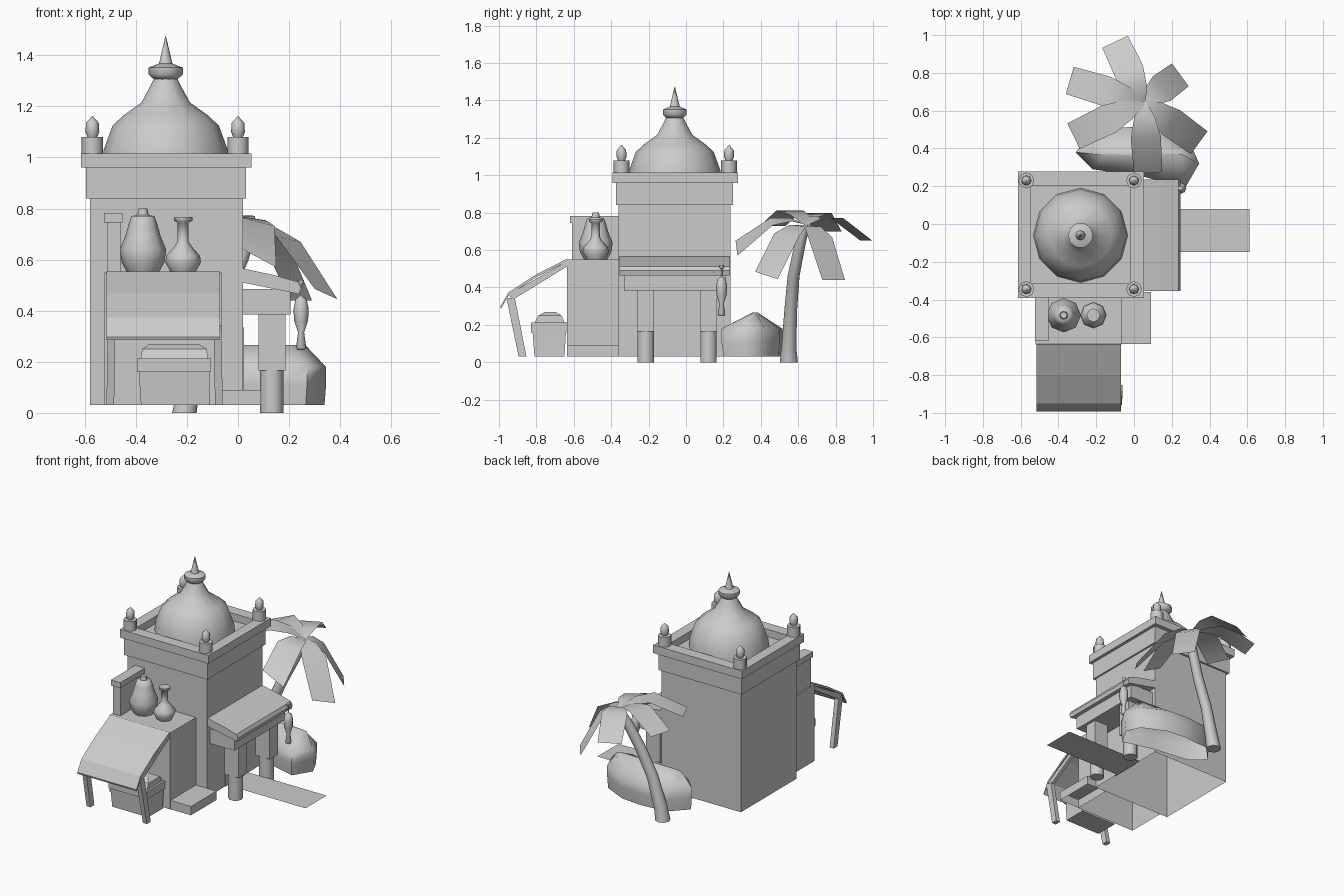
import bpy, bmesh, math
from mathutils import Vector

if "Cube" in bpy.data.objects:
    bpy.data.objects.remove(bpy.data.objects["Cube"])


def mesh(name, verts, faces, smooth=False):
    me = bpy.data.meshes.new(name)
    me.from_pydata([tuple(v) for v in verts], [], faces)
    bm = bmesh.new()
    bm.from_mesh(me)
    bmesh.ops.recalc_face_normals(bm, faces=bm.faces)
    bm.to_mesh(me)
    bm.free()
    ob = bpy.data.objects.new(name, me)
    bpy.context.collection.objects.link(ob)
    if smooth:
        bpy.ops.object.select_all(action='DESELECT')
        ob.select_set(True)
        bpy.context.view_layer.objects.active = ob
        bpy.ops.object.shade_smooth_by_angle(angle=math.radians(62))
    return ob


def loft(name, rings, smooth=False, bottom=True, top=True):
    n = len(rings[0])
    verts = [v for r in rings for v in r]
    faces = [(k * n + i, k * n + (i + 1) % n, (k + 1) * n + (i + 1) % n, (k + 1) * n + i)
             for k in range(len(rings) - 1) for i in range(n)]
    if bottom:
        faces.append(tuple(range(n)))
    if top:
        faces.append(tuple(range(len(verts) - n, len(verts))))
    return mesh(name, verts, faces, smooth)


def rect(x0, x1, y0, y1, z):
    return [(x0, y0, z), (x1, y0, z), (x1, y1, z), (x0, y1, z)]


def box(name, x0, x1, y0, y1, z0, z1, **caps):
    return loft(name, [rect(x0, x1, y0, y1, z0), rect(x0, x1, y0, y1, z1)], **caps)


def lathe(name, x, y, profile, n=8):
    return loft(name, [[(x + r * math.cos(2 * math.pi * i / n), y + r * math.sin(2 * math.pi * i / n), z)
                        for i in range(n)] for r, z in profile], True)


def prism_x(name, yz, x0, x1):
    return loft(name, [[(x, y, z) for y, z in yz] for x in (x0, x1)])


def prism_y(name, xz, y0, y1):
    return loft(name, [[(x, y, z) for x, z in xz] for y in (y0, y1)])


# hollow tower with stepped cornice and sunken roof
o, i = (-.615, .053, -.392, .277), (-.545, -.018, -.315, .2)
t, b = (-.58, .02, -.36, .237), (-.595, .032, -.375, .25)
loft("tower", [rect(*t, .03), rect(*t, .84), rect(*b, .84), rect(*b, .96), rect(*o, .96),
               rect(*o, 1.015), rect(*i, 1.015), rect(*i, .965)], bottom=False)

# dome with spire
lathe("dome", -.283, -.06, [(.25, .965), (.243, 1.03), (.208, 1.125), (.165, 1.165), (.095, 1.215),
                            (.065, 1.27), (.045, 1.31)], 12)
lathe("dome_collar", -.283, -.06, [(.045, 1.305), (.067, 1.325), (.067, 1.352), (.028, 1.367)], 10)
lathe("spire", -.283, -.06, [(.028, 1.36), (.001, 1.475)], 8)

# corner finials
for x in (-.57, 0):
    for y in (-.345, .23):
        lathe("finial_base", x, y, [(.042, 1.01), (.042, 1.08)], 8)
        lathe("finial_bud", x, y, [(.019, 1.08), (.027, 1.1), (.025, 1.135), (.001, 1.162)], 8)

# front annex, step and capped side wall
box("annex", -.522, -.065, -.637, -.36, .03, .55, bottom=False)
box("step", -.065, .09, -.635, -.36, .03, .09, bottom=False)
box("side_wall", -.513, -.46, -.61, -.36, .55, .745)
box("side_wall_cap", -.524, -.453, -.62, -.36, .745, .782)

# front awning on bent frames
top = [(-.637, .553), (-.8, .47), (-.95, .373), (-.993, .298)]
prism_x("front_awning", top + [(y + .004, z - .012) for y, z in reversed(top)], -.515, -.07)
for x, dx in ((-.51, -.005), (-.095, .005)):
    prism_x("awning_rail", [(-.637, .54), (-.637, .512), (-.92, .338), (-.955, .36)], x, x + .022)
    loft("awning_post", [[(x + s, y, z) for s in (0, .03) for y in ((y0, y1) if s == 0 else (y1, y0))]
                         for x, y0, y1, z in ((x + dx, -.895, -.853, .03), (x, -.96, -.915, .345))])

# basket with heaped contents
loft("basket", [rect(-.38, -.11, -.81, -.65, .03), rect(-.388, -.112, -.82, -.642, .16)])
box("basket_rim", -.395, -.105, -.828, -.637, .16, .213)
loft("basket_contents", [rect(-.383, -.117, -.815, -.645, .2), rect(-.375, -.122, -.79, -.665, .25),
                         rect(-.35, -.15, -.755, -.695, .268)])

# vases on the annex roof
lathe("large_vase", -.372, -.483, [(.062, .55), (.084, .59), (.091, .64), (.068, .695), (.056, .74),
                                   (.045, .77), (.022, .775), (.018, .8)])
lathe("small_vase", -.215, -.483, [(.048, .55), (.07, .59), (.066, .615), (.035, .65), (.022, .67),
                                   (.022, .745), (.036, .752), (.036, .767), (.025, .767)])

# side porch
prism_y("porch_roof", [(.02, .565), (.14, .54), (.235, .513), (.247, .49), (.24, .465), (.02, .51)], -.355, .235)
box("porch_beam", .02, .205, -.332, .212, .385, .485)
for y in (-.215, .12):
    box("porch_pillar", .08, .185, y - .045, y + .045, .165, .39)
    lathe("pillar_foot", .132, y, [(.046, 0), (.046, .168)], 10)
box("door", .015, .024, -.17, .04, .03, .335)
mesh("carpet", rect(.02, .612, -.147, .08, .031), [(0, 1, 2, 3)])

# hanging lantern
lathe("lantern", .247, .19, [(.014, .247), (.02, .256), (.012, .315), (.027, .36), (.03, .405),
                             (.022, .445), (.004, .458), (.004, .5), (.012, .505), (.012, .52)])

# mound behind the tower
out = [(-.31, .38), (-.22, .29), (.05, .25), (.17, .22), (.27, .19), (.345, .32),
       (.3, .42), (.14, .5), (0, .515), (-.2, .5)]
ring = lambda sx, sy, z: [(.02 + (x - .02) * sx, .37 + (y - .37) * sy, z) for x, y in out]
loft("mound", [ring(.98, .94, .03), ring(1, 1, .11), ring(1, 1, .18), ring(.75, .1, .265)], True, bottom=False)

# palm trunk
trunk = [(-.21, .55, 0, .048), (-.195, .55, .08, .04), (-.14, .56, .28, .034), (-.06, .575, .46, .032),
         (.01, .605, .61, .03), (.055, .64, .725, .02)]
loft("palm_trunk", [[(x + r * math.cos(a), y + r * math.sin(a), z - .5 * r * math.cos(a) * (z > .05))
                     for a in [k * math.pi / 4 for k in range(8)]] for x, y, z, r in trunk], True)

# palm leaves: tip position and sideways tilt
crown = Vector((.05, .645, .735))
for tip, tilt in [((-.1, .965, .65), .0), ((-.34, .76, .7), 0), ((-.32, .465, .73), 0),
                  ((.075, .27, .61), .04), ((.345, .43, .465), .02), ((.245, .79, .44), 0)]:
    tip = Vector(tip)
    d = tip - crown
    side = Vector((-d.y, d.x, 0)).normalized()
    verts = []
    for f, w in ((0, .015), (.22, .055), (.5, .08), (1, .075)):
        c = crown + d * f
        c.z += .32 * f * (1 - f)
        s = side * w - Vector((0, 0, tilt * f))
        verts += [c - s, c + s]
    mesh("palm_leaf", verts, [(k, k + 1, k + 3, k + 2) for k in (0, 2, 4)], True)
